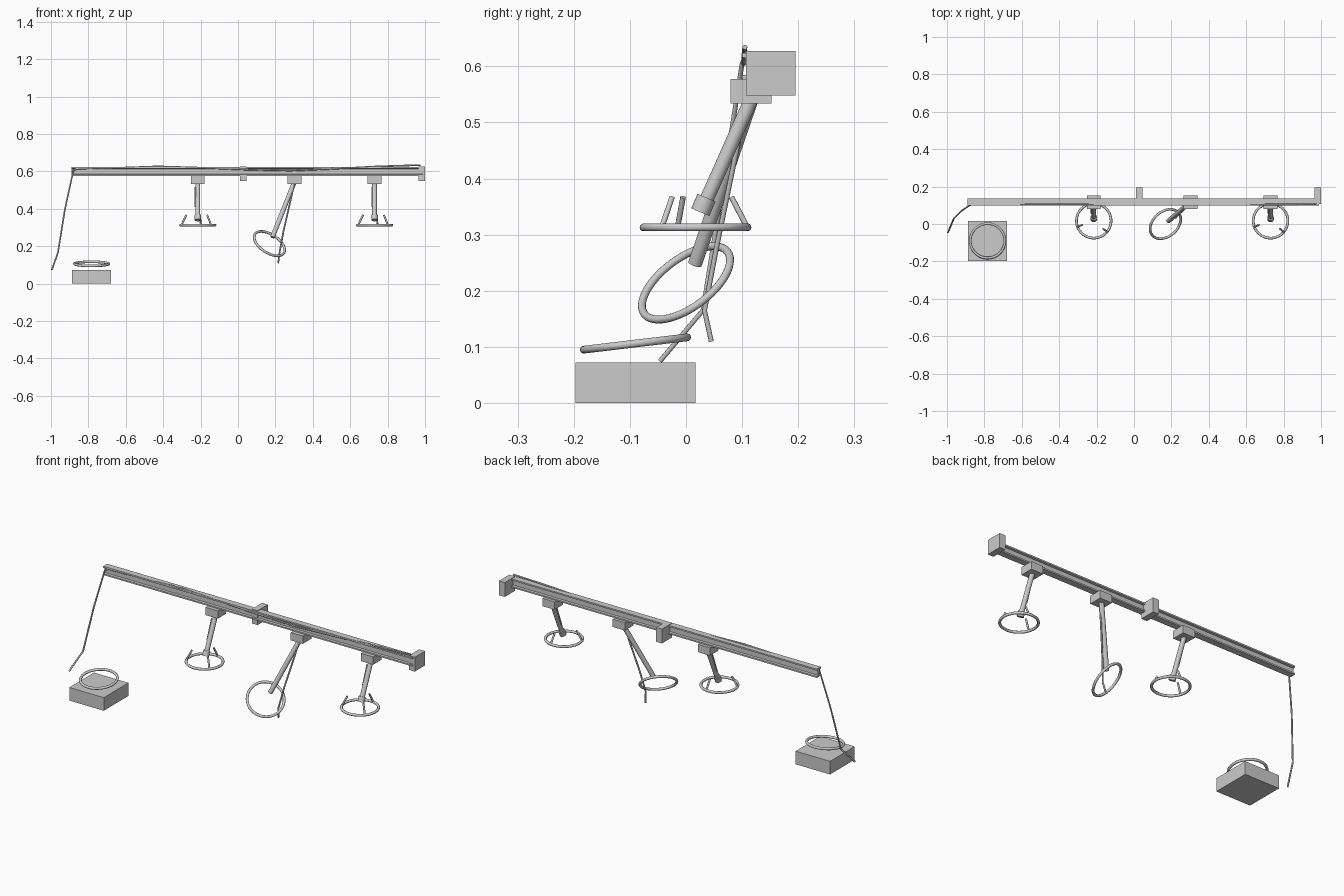
import bpy, bmesh, math
from mathutils import Vector

if "Cube" in bpy.data.objects:
    bpy.data.objects.remove(bpy.data.objects["Cube"])


def finish(name, bm, smooth=False):
    bmesh.ops.recalc_face_normals(bm, faces=bm.faces)
    me = bpy.data.meshes.new(name)
    bm.to_mesh(me)
    bm.free()
    ob = bpy.data.objects.new(name, me)
    bpy.context.collection.objects.link(ob)
    if smooth:
        bpy.context.view_layer.objects.active = ob
        bpy.ops.object.select_all(action='DESELECT')
        ob.select_set(True)
        bpy.ops.object.shade_smooth_by_angle(angle=math.radians(40))
    return ob


def box(name, lo, hi):
    lo, hi = Vector(lo), Vector(hi)
    bm = bmesh.new()
    bmesh.ops.create_cube(bm, size=1)
    bmesh.ops.scale(bm, vec=hi - lo, verts=bm.verts)
    bmesh.ops.translate(bm, vec=(lo + hi) / 2, verts=bm.verts)
    return finish(name, bm)


def rod(name, a, b, r, sides=24):
    a, b = Vector(a), Vector(b)
    bm = bmesh.new()
    bmesh.ops.create_cone(bm, cap_ends=True, segments=sides, radius1=r, radius2=r, depth=(b - a).length)
    ob = finish(name, bm, True)
    ob.location = (a + b) / 2
    ob.rotation_euler = (b - a).to_track_quat('Z', 'Y').to_euler()
    return ob


def ring(name, center, normal, R=0.0925, r=0.007):
    bpy.ops.mesh.primitive_torus_add(major_radius=R, minor_radius=r, major_segments=64,
                                     minor_segments=14, location=center,
                                     rotation=Vector(normal).to_track_quat('Z', 'Y').to_euler())
    ob = bpy.context.object
    ob.name = name
    bpy.ops.object.shade_smooth_by_angle(angle=math.radians(60))


def cable(name, pts, r=0.0045):
    cu = bpy.data.curves.new(name, 'CURVE')
    cu.dimensions = '3D'
    cu.bevel_depth = r
    cu.bevel_resolution = 2
    cu.use_fill_caps = True
    sp = cu.splines.new('POLY')
    sp.points.add(len(pts) - 1)
    for p, c in zip(sp.points, pts):
        p.co = (*c, 1)
    ob = bpy.data.objects.new(name, cu)
    bpy.context.collection.objects.link(ob)


# I-section rail along x
half = [(0.0175, 0.576), (0.0175, 0.584), (0.006, 0.586), (0.006, 0.614), (0.0175, 0.616), (0.0175, 0.624)]
profile = half + [(-y, z) for y, z in reversed(half)]
bm = bmesh.new()
face = bm.faces.new([bm.verts.new((-0.89, 0.1175 + y, z)) for y, z in profile])
ext = bmesh.ops.extrude_face_region(bm, geom=[face])
bmesh.ops.translate(bm, vec=(1.88, 0, 0), verts=[v for v in ext['geom'] if isinstance(v, bmesh.types.BMVert)])
finish("rail", bm)

# wall brackets
for i, x in enumerate((0.027, 0.9825)):
    box(f"wall_bracket_{i}", (x - 0.0175, 0.107, 0.548), (x + 0.0175, 0.195, 0.627))

# trolleys under the rail
for i, x in enumerate((-0.215, 0.302, 0.73)):
    box(f"trolley_{i}", (x - 0.037, 0.079, 0.534), (x + 0.037, 0.152, 0.577))

# two complete hangers: rod, collar, ring and three prongs
for i, x in enumerate((-0.215, 0.73)):
    rod(f"hanger_rod_{i}", (x, 0.118, 0.545), (x, 0.032, 0.352), 0.0125)
    rod(f"hanger_collar_{i}", (x, 0.0365, 0.366), (x, 0.0255, 0.340), 0.0175)
    rod(f"hanger_cord_{i}", (x - 0.013, 0.098, 0.515), (x - 0.013, 0.058, 0.41), 0.004, 10)
    ring(f"hanger_ring_{i}", (x, 0.017, 0.313), (0, 0, 1))
    for k in range(3):
        a = math.radians(80 + 120 * k)
        c, s = math.cos(a), math.sin(a)
        rod(f"ring_prong_{i}_{k}", (x + 0.0925 * c, 0.017 + 0.0925 * s, 0.315),
            (x + 0.065 * c, 0.017 + 0.065 * s, 0.367), 0.005, 12)

# broken middle hanger with a tilted ring and a loose cord
rod("broken_rod", (0.302, 0.118, 0.545), (0.184, 0.016, 0.248), 0.0125)
ring("broken_ring", (0.168, 0.0, 0.214), (0.47, -0.53, 0.71))
cable("broken_cord", [(0.302, 0.105, 0.54), (0.282, 0.09, 0.45), (0.243, 0.055, 0.28),
                      (0.222, 0.033, 0.165), (0.215, 0.045, 0.11)])

# long cable lying on the rail and dangling from the open end
cable("rail_cable", [(-0.995, -0.046, 0.075), (-0.963, 0.03, 0.165), (-0.925, 0.068, 0.40),
                     (-0.88, 0.1, 0.605), (-0.86, 0.105, 0.615), (-0.62, 0.105, 0.62), (-0.43, 0.105, 0.627),
                     (-0.2, 0.105, 0.62), (0.05, 0.104, 0.61), (0.28, 0.103, 0.605),
                     (0.5, 0.103, 0.614), (0.75, 0.104, 0.627), (0.975, 0.105, 0.634)])

# fallen ring on the floor block
box("floor_block", (-0.888, -0.197, 0), (-0.678, 0.017, 0.072))
ring("fallen_ring", (-0.783, -0.09, 0.106), (0, -0.118, 0.993))
